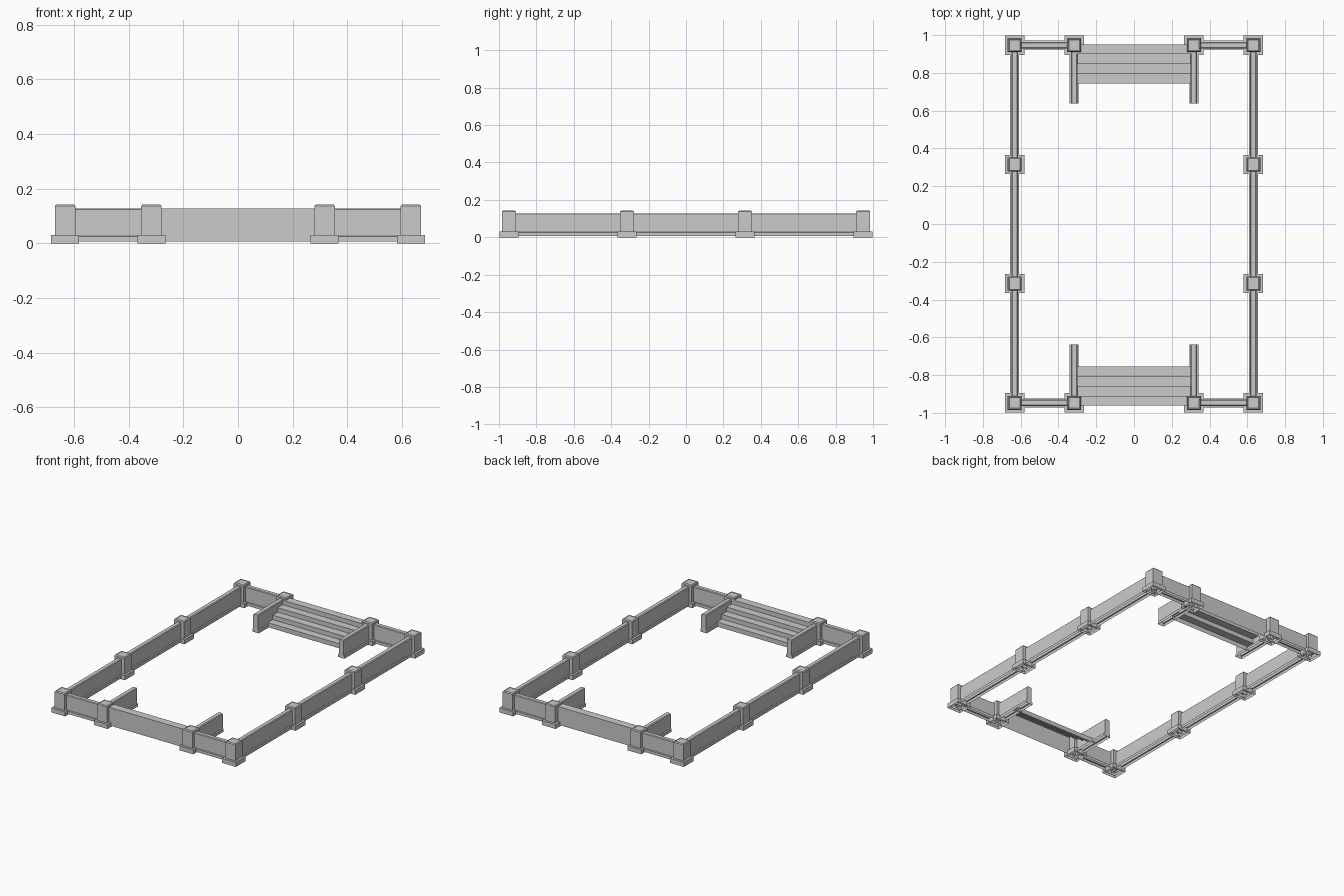
import bpy
from mathutils import Vector

if "Cube" in bpy.data.objects:
    bpy.data.objects.remove(bpy.data.objects["Cube"])

PX, PX2 = 0.632, 0.317      # post columns
PY, PY2 = 0.947, 0.315      # post rows
Z0, TOP = 0.007, 0.128      # underside and top of walls


def make(name, verts, faces):
    me = bpy.data.meshes.new(name)
    me.from_pydata(verts, [], faces)
    me.update()
    ob = bpy.data.objects.new(name, me)
    bpy.context.collection.objects.link(ob)
    return ob


def square_stack(name, x, y, rings):
    """Stacked square rings (half width, z), open below and capped on top."""
    verts, faces = [], []
    for h, z in rings:
        verts += [(x + sx * h, y + sy * h, z)
                  for sx, sy in ((-1, -1), (1, -1), (1, 1), (-1, 1))]
    for r in range(len(rings) - 1):
        for i in range(4):
            a, b = r * 4 + i, r * 4 + (i + 1) % 4
            faces.append((a, b, b + 4, a + 4))
    n = 4 * (len(rings) - 1)
    faces.append((n, n + 1, n + 2, n + 3))
    return make(name, verts, faces)


def extrude(name, profile, start, end, caps=True):
    """Sweep an open profile (across, z) in a straight line; underside stays open."""
    start, end = Vector((*start, 0)), Vector((*end, 0))
    d = (end - start).normalized()
    side = Vector((d.y, -d.x, 0))
    n = len(profile)
    verts = [p + side * u + Vector((0, 0, z)) for p in (start, end) for u, z in profile]
    faces = [(i, i + 1, i + n + 1, i + n) for i in range(n - 1)]
    if caps:
        faces += [tuple(range(n - 1, -1, -1)), tuple(range(n, 2 * n))]
    # orient outwards: the profile runs from the +side foot over the top
    faces = [f[::-1] for f in faces] if profile[0][0] > profile[-1][0] else faces
    return make(name, verts, faces)


# Wall section: wide foot, ledge, panel and bevelled top
half = [(0.024, Z0), (0.024, 0.026), (0.017, 0.028), (0.017, 0.124), (0.012, TOP)]
wall = half + [(-u, z) for u, z in reversed(half)]

# Posts with square plinths and bevelled caps with a shallow sunk top
spots = [(sx * x, sy * y) for sx in (-1, 1) for sy in (-1, 1)
         for x, y in ((PX, PY), (PX2, PY), (PX, PY2))]
for x, y in spots:
    square_stack("post_plinth", x, y, [(0.051, 0), (0.051, 0.03)])
    square_stack("post", x, y, [(0.037, 0.005), (0.037, 0.137), (0.032, 0.143),
                                (0.030, 0.143), (0.028, 0.141)])

# Long side walls, short end walls and the stair side wings
for sx in (-1, 1):
    for a, b in ((-PY, -PY2), (-PY2, PY2), (PY2, PY)):
        extrude("side_wall", wall, (sx * PX, a), (sx * PX, b))
    for sy in (-1, 1):
        extrude("end_wall", wall, (sx * PX, sy * PY), (sx * PX2, sy * PY))
        extrude("stair_wing", wall, (sx * PX2, sy * PY), (sx * PX2, sy * 0.638))

# Stairs stepping down towards the middle, with a flat outer face
tread, rise = 0.052, (TOP - Z0) / 4
steps = [(0, Z0)]
for i in range(4):
    z = TOP - i * rise
    steps += [(i * tread, z), ((i + 1) * tread, z)]
steps.append((4 * tread, Z0))
for sy, outer in ((-1, -0.962), (1, 0.951)):
    extrude("stairs", steps, (-sy * 0.31, outer), (sy * 0.31, outer), caps=False)
